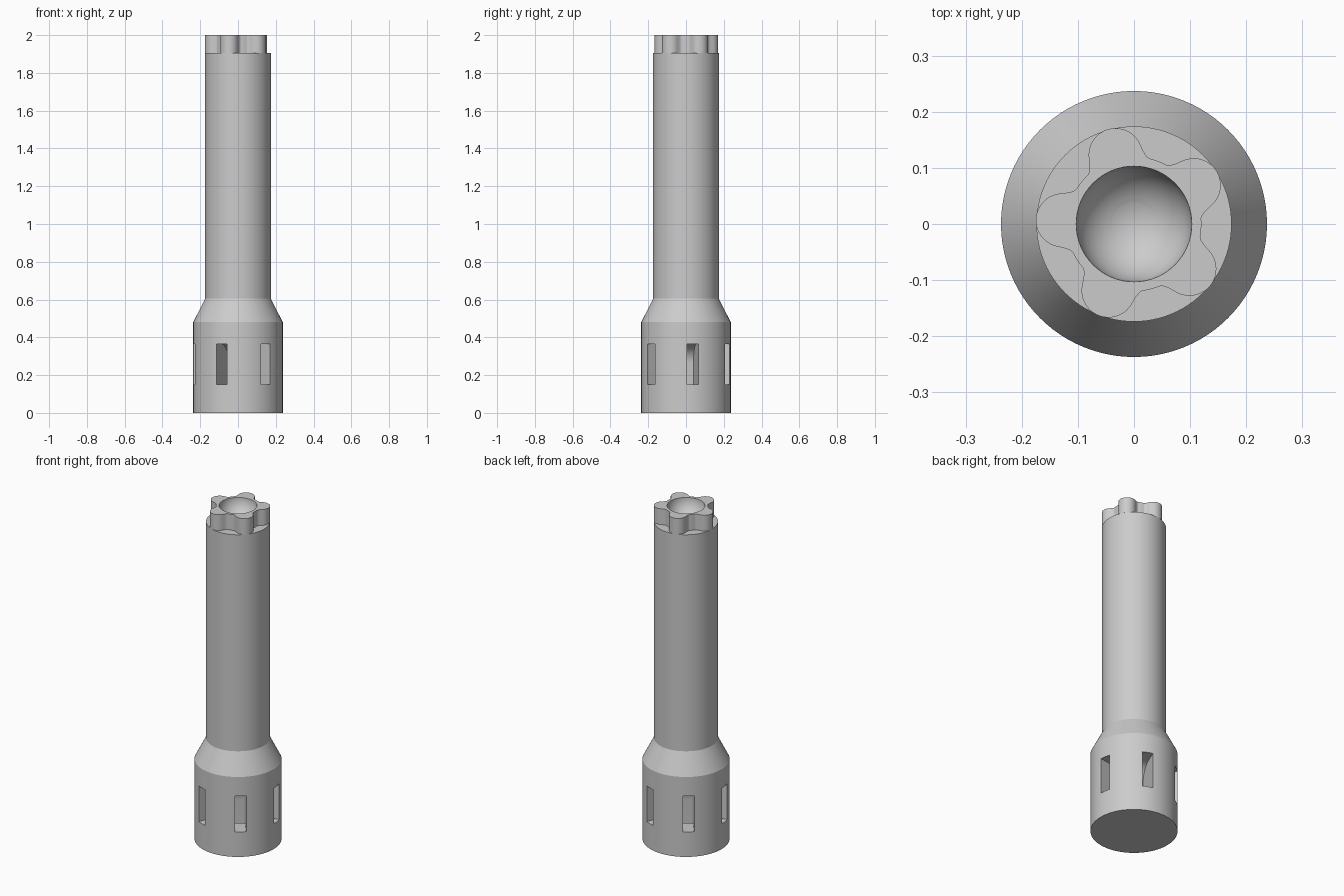
import bpy, bmesh
from math import sin, cos, pi, radians, sqrt
from mathutils import Matrix

cube = bpy.data.objects.get("Cube")
if cube:
    bpy.data.objects.remove(cube)

grey = bpy.data.materials.new("plain grey")
grey.use_nodes = True
grey.diffuse_color = (0.6, 0.6, 0.6, 1)
grey.node_tree.nodes["Principled BSDF"].inputs["Base Color"].default_value = (0.6, 0.6, 0.6, 1)

SIDES = 96
SLOTS = 6
LOBES = 5


def make_object(name, bm):
    bmesh.ops.remove_doubles(bm, verts=bm.verts, dist=1e-5)
    bmesh.ops.recalc_face_normals(bm, faces=bm.faces)
    mesh = bpy.data.meshes.new(name)
    bm.to_mesh(mesh)
    bm.free()
    mesh.materials.append(grey)
    obj = bpy.data.objects.new(name, mesh)
    bpy.context.collection.objects.link(obj)
    return obj


def lathe(name, profile):
    """Spin a closed half-profile of (radius, height) points about z."""
    bm = bmesh.new()
    verts = [bm.verts.new((r, 0, z)) for r, z in profile]
    edges = [bm.edges.new(pair) for pair in zip(verts, verts[1:])]
    bmesh.ops.spin(bm, geom=verts + edges, axis=(0, 0, 1), cent=(0, 0, 0),
                   angle=2 * pi, steps=SIDES, use_merge=True)
    return make_object(name, bm)


def prism(bm, outline, offset):
    """Extrude a flat outline along an offset vector into a solid."""
    face = bm.faces.new([bm.verts.new(p) for p in outline])
    new = bmesh.ops.extrude_face_region(bm, geom=[face], use_keep_orig=True)["geom"]
    verts = [v for v in new if isinstance(v, bmesh.types.BMVert)]
    bmesh.ops.translate(bm, verts=verts, vec=offset)
    return list(face.verts) + verts


def cut(target, cutter):
    mod = target.modifiers.new("cut", 'BOOLEAN')
    mod.operation = 'DIFFERENCE'
    mod.solver = 'EXACT'
    mod.object = cutter
    bpy.context.view_layer.objects.active = target
    bpy.ops.object.modifier_apply(modifier=mod.name)
    bpy.data.objects.remove(cutter)


def arc(cx, cz, r, start, end, n=12):
    return [(cx + r * cos(radians(start + (end - start) * i / n)),
             cz + r * sin(radians(start + (end - start) * i / n))) for i in range(n + 1)]


# Stepped body: wide base, cone shoulder, long shaft
body = lathe("body", [(0, 0), (0.237, 0), (0.237, 0.48), (0.174, 0.605),
                      (0.174, 1.905), (0, 1.905)])

# Ports around the base, each running inwards and bending down
port = ([(0.3, 0.15)] + arc(0.13, 0.11, 0.04, 90, 170, 8) + [(0.09, 0.06), (0.06, 0.06)]
        + arc(0.16, 0.265, 0.1, 180, 90) + [(0.3, 0.365)])
bm = bmesh.new()
for i in range(SLOTS):
    verts = prism(bm, [(r, -0.031, z) for r, z in port], (0, 0.062, 0))
    bmesh.ops.rotate(bm, verts=verts, cent=(0, 0, 0),
                     matrix=Matrix.Rotation(radians(8.5) + i * 2 * pi / SLOTS, 3, 'Z'))
cut(body, make_object("port_cutter", bm))


# Lobed crown: rounded lobes blended into a round core
def crown_radius(a):
    step = 2 * pi / LOBES
    off = abs((a + step / 2) % step - step / 2)
    limit = radians(20)
    a = min(off, limit)
    lobe = 0.127 * cos(a) + sqrt(0.048 ** 2 - (0.127 * sin(a)) ** 2)
    t = min(max(off - limit, 0) / radians(9), 1)
    return 0.12 + (lobe - 0.12) * (1 - t) ** 2


bm = bmesh.new()
count = 240
angles = [2 * pi * i / count for i in range(count)]
prism(bm, [(crown_radius(a) * cos(a + radians(33)), crown_radius(a) * sin(a + radians(33)), 1.905)
           for a in angles], (0, 0, 0.095))
crown = make_object("crown", bm)

# Round bowl sunk into the crown and shaft
for target in (crown, body):
    bm = bmesh.new()
    bmesh.ops.create_uvsphere(bm, u_segments=64, v_segments=32, radius=0.103,
                              matrix=Matrix.Translation((0, 0, 2)))
    cut(target, make_object("bowl_cutter", bm))

# Smooth round walls, sharp rims
for obj in (body, crown):
    bpy.ops.object.select_all(action='DESELECT')
    obj.select_set(True)
    bpy.context.view_layer.objects.active = obj
    bpy.ops.object.shade_smooth_by_angle(angle=radians(25))
